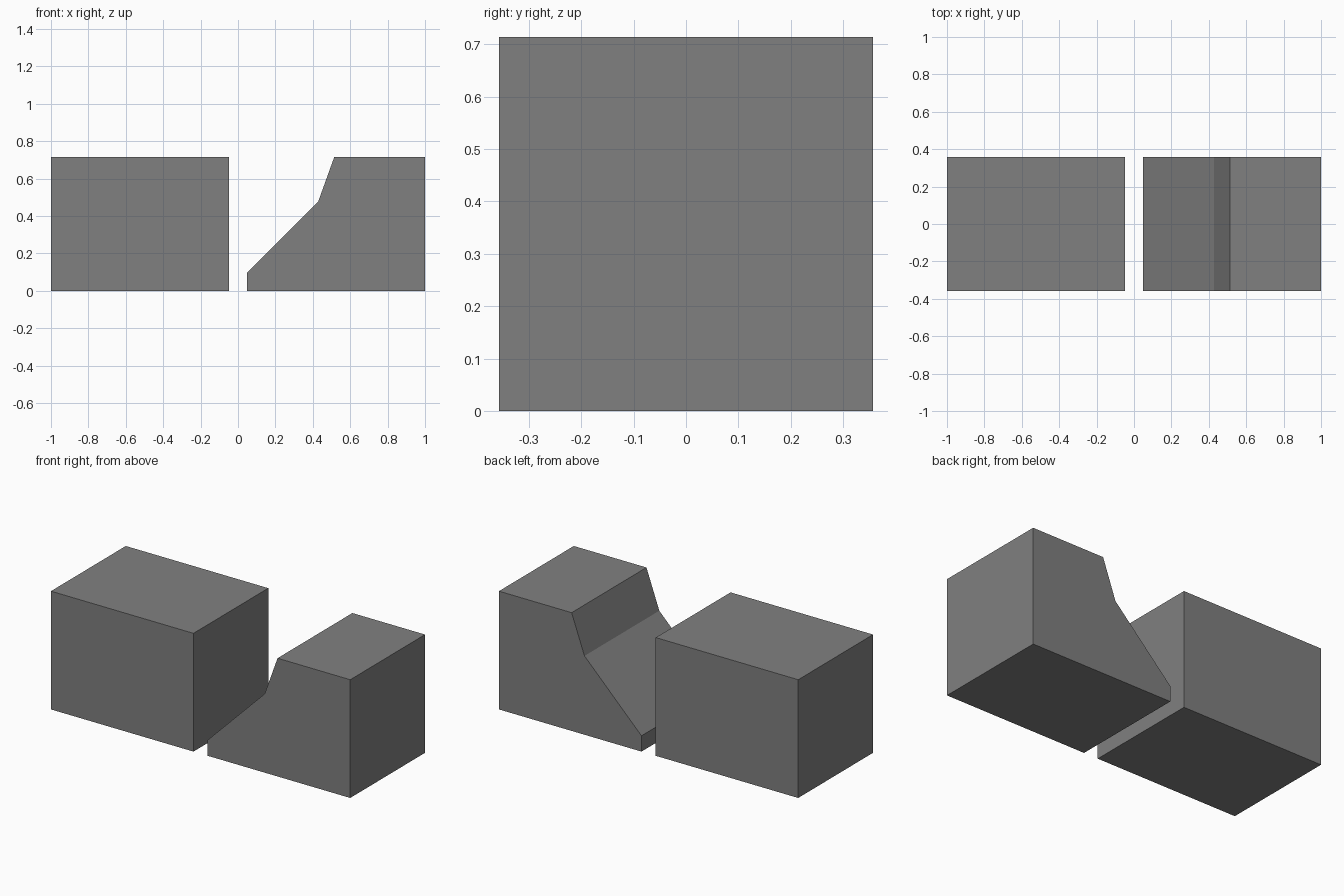
import bpy
import bmesh

if "Cube" in bpy.data.objects:
    bpy.data.objects.remove(bpy.data.objects["Cube"])

U = 1 / 21          # design unit
DEPTH = 15 * U      # both blocks share depth along y

grey = bpy.data.materials.new("mid_grey")
grey.diffuse_color = (0.216, 0.216, 0.216, 1)
grey.use_nodes = True
grey.node_tree.nodes["Principled BSDF"].inputs["Base Color"].default_value = grey.diffuse_color


def extrude_profile(name, profile):
    """Extrude an (x, z) profile, given in design units, along y."""
    bm = bmesh.new()
    face = bm.faces.new([bm.verts.new((x * U, -DEPTH / 2, z * U)) for x, z in profile])
    result = bmesh.ops.extrude_face_region(bm, geom=[face])
    verts = [g for g in result["geom"] if isinstance(g, bmesh.types.BMVert)]
    bmesh.ops.translate(bm, verts=verts, vec=(0, DEPTH, 0))
    bmesh.ops.recalc_face_normals(bm, faces=bm.faces)
    mesh = bpy.data.meshes.new(name)
    bm.to_mesh(mesh)
    bm.free()
    mesh.materials.append(grey)
    obj = bpy.data.objects.new(name, mesh)
    bpy.context.collection.objects.link(obj)
    return obj


# Plain block on the left
extrude_profile("plain_block", [(-21, 0), (-1, 0), (-1, 15), (-21, 15)])

# Block on the right, cut away by a slope and a steeper bank
extrude_profile("sloped_block", [(1, 0), (21, 0), (21, 15), (10.8, 15), (9, 10), (1, 2)])
